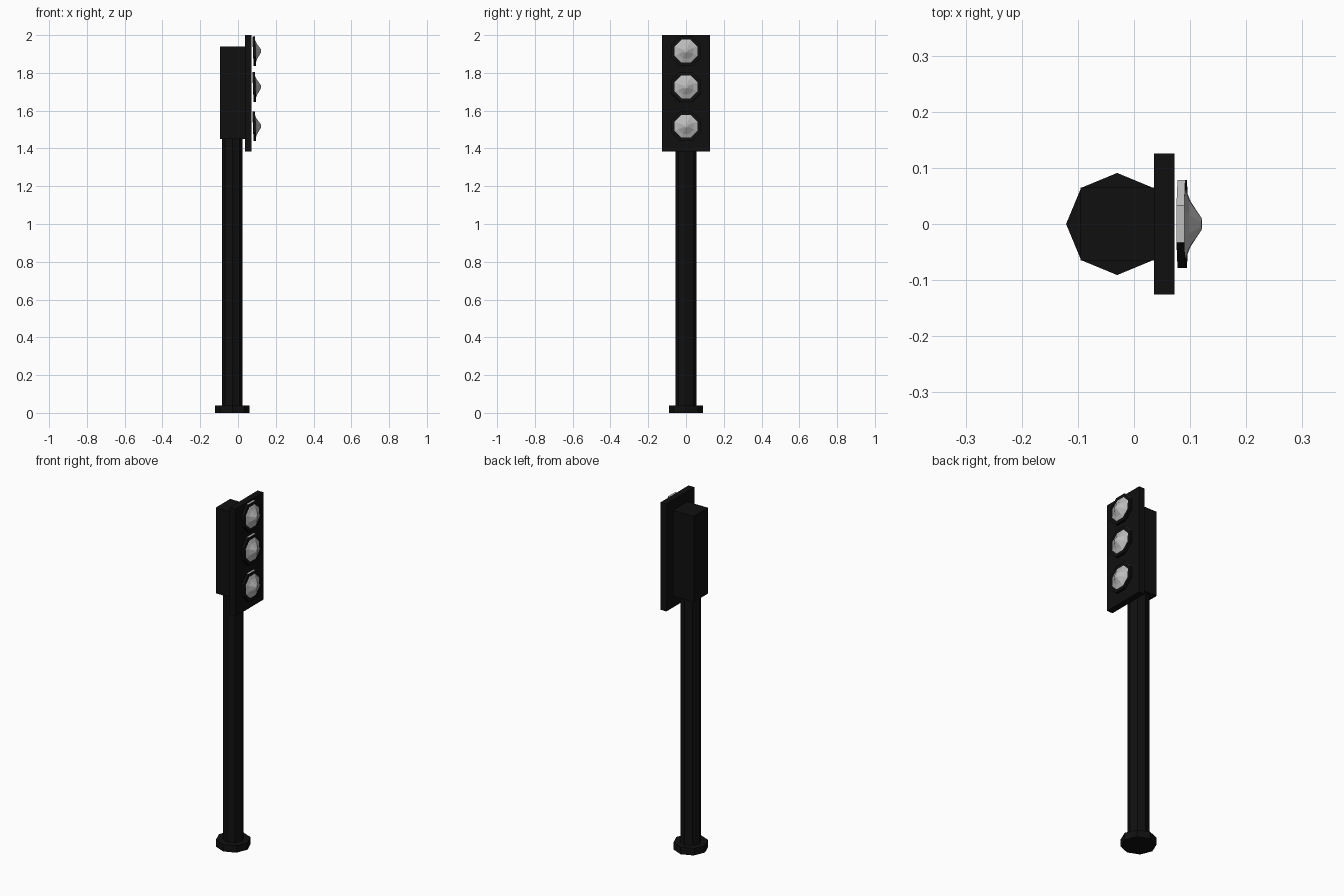
import bpy, bmesh, math
from mathutils import Matrix

if "Cube" in bpy.data.objects:
    bpy.data.objects.remove(bpy.data.objects["Cube"])


def material(name, v):
    m = bpy.data.materials.new(name)
    m.diffuse_color = (v, v, v, 1)
    m.use_nodes = True
    m.node_tree.nodes["Principled BSDF"].inputs["Base Color"].default_value = m.diffuse_color
    return m


BLACK = material("black_paint", 0.005)
GREY = material("lens_grey", 0.5)


def finish(name, bm, mats):
    bmesh.ops.recalc_face_normals(bm, faces=bm.faces)
    me = bpy.data.meshes.new(name)
    bm.to_mesh(me)
    bm.free()
    for m in mats:
        me.materials.append(m)
    ob = bpy.data.objects.new(name, me)
    bpy.context.collection.objects.link(ob)
    return ob


def box(name, x0, x1, hy, z0, z1):
    bm = bmesh.new()
    bmesh.ops.create_cube(bm, size=1, matrix=Matrix.Translation(
        ((x0 + x1) / 2, 0, (z0 + z1) / 2)) @ Matrix.Diagonal((x1 - x0, 2 * hy, z1 - z0, 1)))
    return finish(name, bm, [BLACK])


def octagon(name, r, z0, z1):
    bm = bmesh.new()
    bmesh.ops.create_cone(bm, cap_ends=True, segments=8, radius1=r, radius2=r, depth=z1 - z0,
                          matrix=Matrix.Translation((-0.03, 0, (z0 + z1) / 2)))
    return finish(name, bm, [BLACK])


def lamp(name, z):
    # octagonal rim followed by a faceted lens, turned around the x axis
    profile = [(0, 0.085), (0.014, 0.085), (0.013, 0.065), (0.021, 0.044), (0.042, 0.010)]
    bm = bmesh.new()
    rings = []
    for x, r in profile:
        angles = [math.radians(22.5 + 45 * i) for i in range(8)]
        rings.append([bm.verts.new((x, r * math.cos(a), r * math.sin(a))) for a in angles])
    bm.faces.new(rings[0])
    bm.faces.new(rings[-1]).material_index = 1
    for k in range(len(rings) - 1):
        for i in range(8):
            j = (i + 1) % 8
            f = bm.faces.new((rings[k][i], rings[k][j], rings[k + 1][j], rings[k + 1][i]))
            # lens and the two light upper rim facets
            f.material_index = 1 if k >= 2 or (k == 0 and i in (0, 1)) else 0
    ob = finish(name, bm, [BLACK, GREY])
    ob.location = (0.079, 0, z)
    ob.rotation_euler = (0, math.radians(-2.5), 0)


# post
octagon("base_foot", 0.091, 0, 0.04)
octagon("pole", 0.055, 0.04, 1.46)

# signal head
box("housing", -0.095, 0.037, 0.065, 1.45, 1.94)
box("back_panel", 0.036, 0.072, 0.126, 1.385, 2.0)

# three lamps
for name, z in (("upper_lamp", 1.915), ("middle_lamp", 1.725), ("lower_lamp", 1.517)):
    lamp(name, z)
